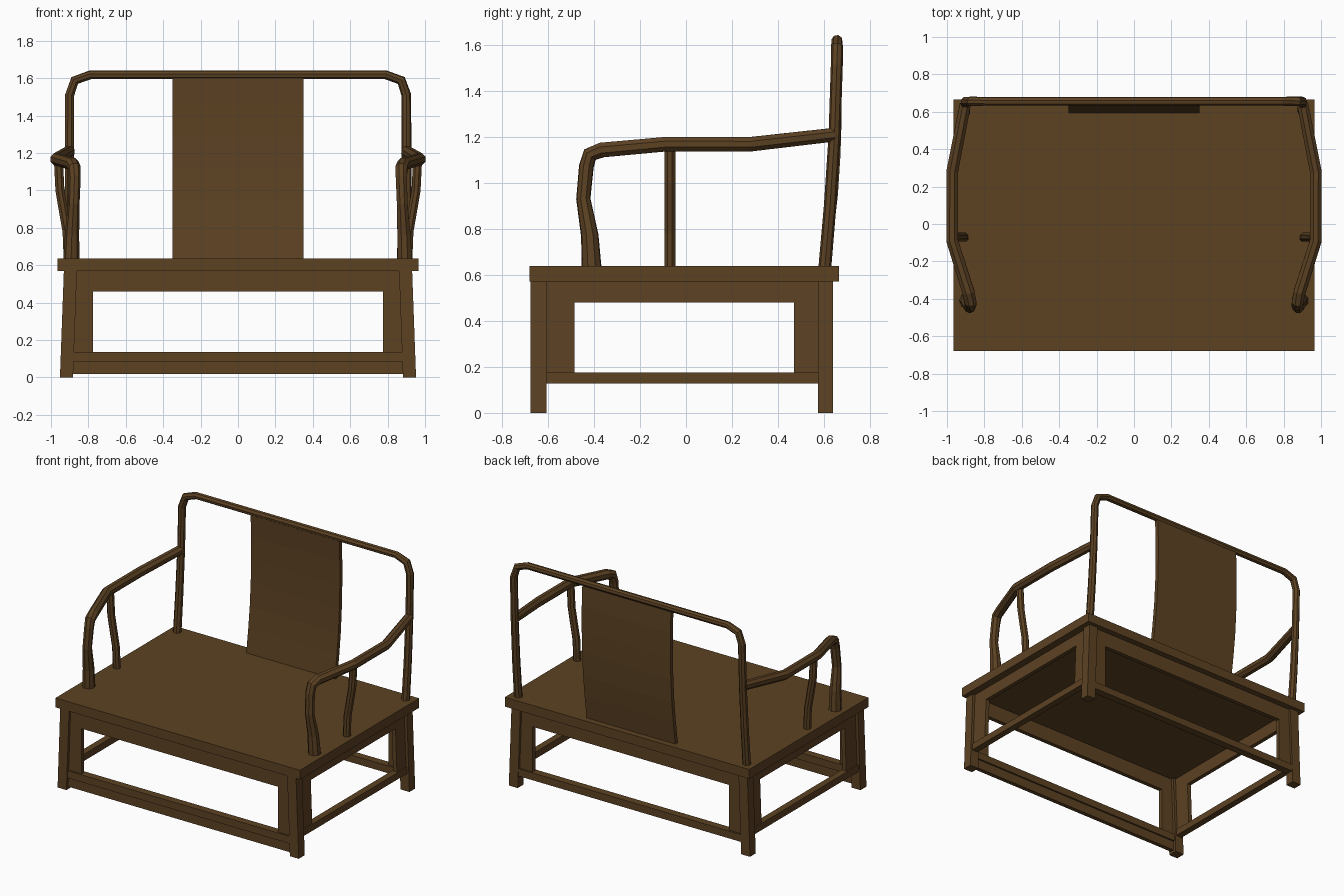
import bpy, bmesh, math
from mathutils import Vector

if "Cube" in bpy.data.objects:
    bpy.data.objects.remove(bpy.data.objects["Cube"])

wood = bpy.data.materials.new("brown wood")
wood.diffuse_color = (0.108, 0.054, 0.0165, 1)
wood.use_nodes = True
wood.node_tree.nodes["Principled BSDF"].inputs["Base Color"].default_value = wood.diffuse_color


def finish(name, bm):
    bmesh.ops.recalc_face_normals(bm, faces=bm.faces)
    me = bpy.data.meshes.new(name)
    bm.to_mesh(me)
    bm.free()
    me.materials.append(wood)
    ob = bpy.data.objects.new(name, me)
    bpy.context.collection.objects.link(ob)
    return ob


def prism(name, poly, vec):
    """Extrude a planar polygon along a vector."""
    bm = bmesh.new()
    f = bm.faces.new([bm.verts.new(p) for p in poly])
    r = bmesh.ops.extrude_face_region(bm, geom=[f])
    vs = [g for g in r["geom"] if isinstance(g, bmesh.types.BMVert)]
    bmesh.ops.translate(bm, verts=vs, vec=vec)
    # keep the starting cap if the extrusion consumed it
    if not f.is_valid:
        bmesh.ops.holes_fill(bm, edges=bm.edges)
    return finish(name, bm)


def box(name, x0, x1, y0, y1, z0, z1):
    return prism(name, [(x0, y0, z0), (x1, y0, z0), (x1, y1, z0), (x0, y1, z0)], (0, 0, z1 - z0))


def tube(name, pts, n=8):
    """Faceted rod through (x, y, z, radius) points, mitred at bends."""
    bm = bmesh.new()
    P = [Vector(p[:3]) for p in pts]
    side, rings = None, []
    for i, p in enumerate(P):
        a = (p - P[i - 1]).normalized() if i else (P[1] - p).normalized()
        b = (P[i + 1] - p).normalized() if i < len(P) - 1 else a
        t = (a + b).normalized()
        if side is None:
            side = t.orthogonal()
        side = (side - t * side.dot(t)).normalized()
        up = t.cross(side)
        r = pts[i][3]
        rings.append([bm.verts.new(p + r * (math.cos(k) * side + math.sin(k) * up))
                      for k in [math.tau * (j + .5) / n for j in range(n)]])
    for A, B in zip(rings, rings[1:]):
        for j in range(n):
            bm.faces.new((A[j], A[j - 1], B[j - 1], B[j]))
    bm.faces.new(rings[0])
    bm.faces.new(rings[-1][::-1])
    return finish(name, bm)


# Seat slab
box("seat", -.965, .965, -.68, .665, .57, .637)

# Legs leaning outward toward the floor, side aprons and stretchers
for s, side in ((-1, "left"), (1, "right")):
    for y0, y1, end in ((-.675, -.607, "front"), (.573, .638, "back")):
        prism(f"{end}_leg_{side}",
              [(s * .882, y0, 0), (s * .952, y0, 0), (s * .931, y0, .572), (s * .861, y0, .572)],
              (0, y1 - y0, 0))
    # U-shaped apron follows the lean of the legs
    X = lambda z: s * (.902 - .037 * z)
    prism(f"side_apron_{side}",
          [(X(z), y, z) for y, z in ((-.62, .15), (-.485, .15), (-.485, .48), (.47, .48),
                                     (.47, .15), (.585, .15), (.585, .572), (-.62, .572))],
          (s * .03, 0, 0))
    a, b = sorted((s * .888, s * .935))
    box(f"side_stretcher_{side}", a, b, -.62, .585, .127, .175)

# Front and back U-shaped aprons with their stretchers
for y, end in ((-.657, "front"), (.592, "back")):
    prism(f"{end}_apron",
          [(x, y, z) for x, z in ((-.89, .11), (-.775, .11), (-.775, .46), (.775, .46),
                                  (.775, .11), (.89, .11), (.88, .572), (-.88, .572))],
          (0, .03, 0))
    c = y + .015
    box(f"{end}_stretcher", -.895, .895, c - .027, c + .027, .085, .137)
box("foot_apron", -.895, .895, -.657, -.627, .018, .087)

# Back frame: two posts and the top rail in one bent rod
half = [(.902, .603, .63, .028), (.902, .626, .9, .027), (.901, .645, 1.2, .026),
        (.900, .655, 1.51, .026), (.873, .656, 1.588, .026), (.79, .656, 1.618, .024)]
tube("back_frame", [(-x, y, z, r) for x, y, z, r in half] + half[::-1])

# Gently bowed back splat
front = [(.592, .63), (.615, .8), (.632, .95), (.643, 1.12), (.648, 1.28), (.648, 1.45), (.641, 1.61)]
prism("back_splat", [(-.35, y, z) for y, z in front] + [(-.35, y + .028, z) for y, z in front[::-1]],
      (.70, 0, 0))

# Armrests flowing down into front posts, plus curved middle posts
for s, side in ((-1, "left"), (1, "right")):
    arm = [(.902, .64, 1.208, .032), (.972, .28, 1.167, .034), (.972, -.09, 1.167, .034),
           (.885, -.365, 1.142, .035), (.875, -.417, 1.122, .034), (.873, -.433, 1.07, .032),
           (.878, -.446, .93, .031), (.887, -.418, .77, .038), (.891, -.410, .63, .043)]
    tube(f"armrest_{side}", [(s * x, y, z, r) for x, y, z, r in arm])
    mid = [(.908, .63), (.914, .78), (.935, .9), (.952, 1.0), (.960, 1.16)]
    tube(f"arm_post_{side}", [(s * x, -.07, z, .026) for x, z in mid])
